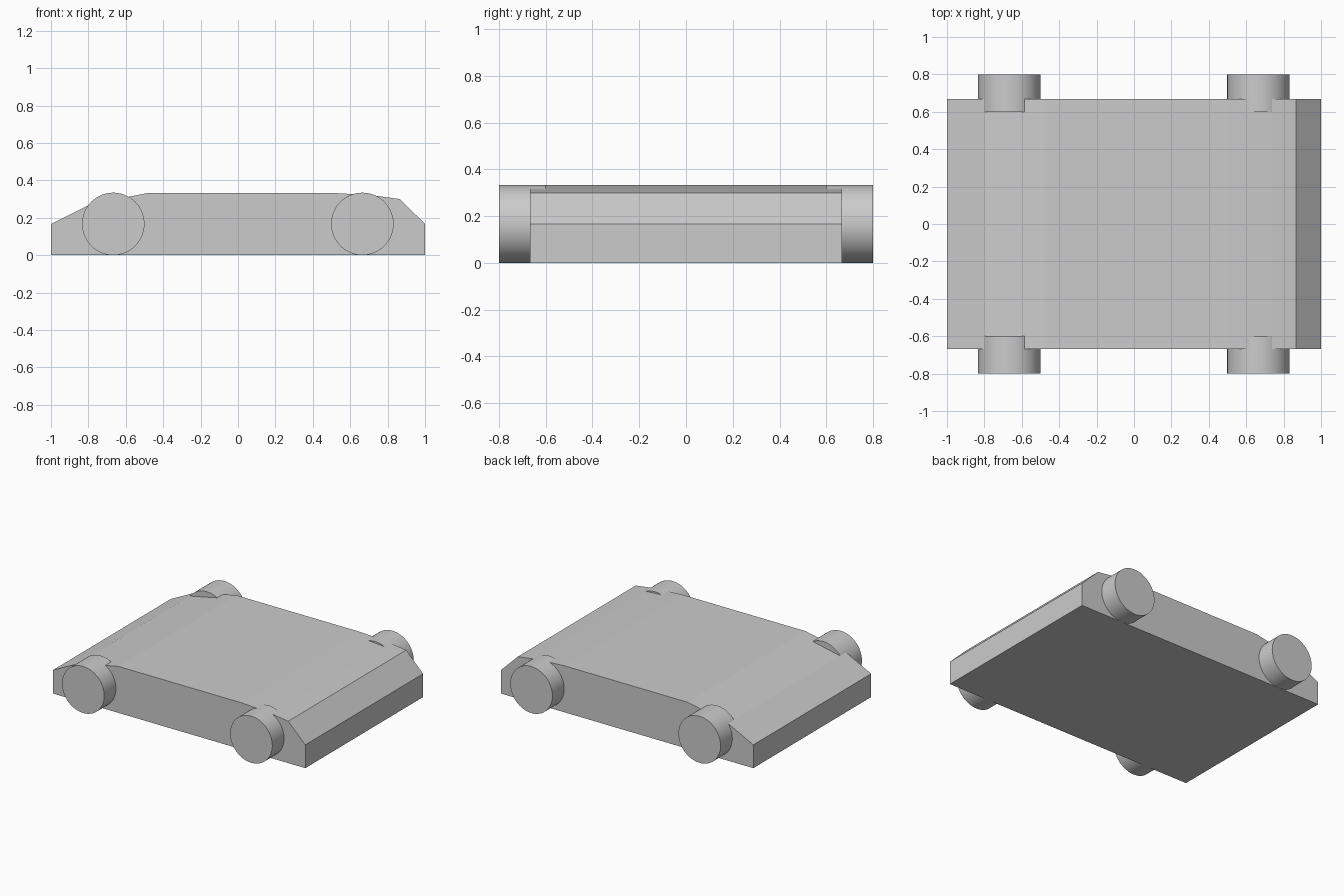
import bpy
import bmesh
import math

cube = bpy.data.objects.get("Cube")
if cube:
    bpy.data.objects.remove(cube, do_unlink=True)

grey = bpy.data.materials.new("light_grey")
grey.use_nodes = True
colour = (0.6, 0.6, 0.6, 1)
grey.diffuse_color = colour
grey.node_tree.nodes["Principled BSDF"].inputs["Base Color"].default_value = colour


def extrude_profile(name, points, half_width):
    """Extrude an x-z outline along y, centred on y = 0."""
    bm = bmesh.new()
    face = bm.faces.new([bm.verts.new((x, -half_width, z)) for x, z in points])
    result = bmesh.ops.extrude_face_region(bm, geom=[face])
    moved = [v for v in result["geom"] if isinstance(v, bmesh.types.BMVert)]
    bmesh.ops.translate(bm, verts=moved, vec=(0, 2 * half_width, 0))
    bmesh.ops.recalc_face_normals(bm, faces=bm.faces)
    mesh = bpy.data.meshes.new(name)
    bm.to_mesh(mesh)
    bm.free()
    mesh.materials.append(grey)
    obj = bpy.data.objects.new(name, mesh)
    bpy.context.collection.objects.link(obj)
    return obj


def smooth(obj):
    bpy.ops.object.select_all(action="DESELECT")
    obj.select_set(True)
    bpy.context.view_layer.objects.active = obj
    bpy.ops.object.shade_smooth_by_angle(angle=math.radians(30))


# Wedge-ended body
profile = [(-1, 0), (1, 0), (1, 0.167), (0.865, 0.3), (0.74, 0.317),
           (0.6, 0.327), (0.5, 0.333), (-0.48, 0.333), (-0.585, 0.312),
           (-0.8, 0.267), (-1, 0.167)]
extrude_profile("body", profile, 0.667)

# Four wheels partly sunk into the body sides
RADIUS = 0.167
for end, x in (("left", 0.665), ("right", -0.667)):
    for side, y in (("front", -0.7), ("back", 0.7)):
        bpy.ops.mesh.primitive_cylinder_add(
            vertices=64, radius=RADIUS, depth=0.2,
            location=(x, y, RADIUS), rotation=(math.pi / 2, 0, 0))
        wheel = bpy.context.object
        wheel.name = f"{side}_{end}_wheel"
        wheel.data.materials.append(grey)
        smooth(wheel)
